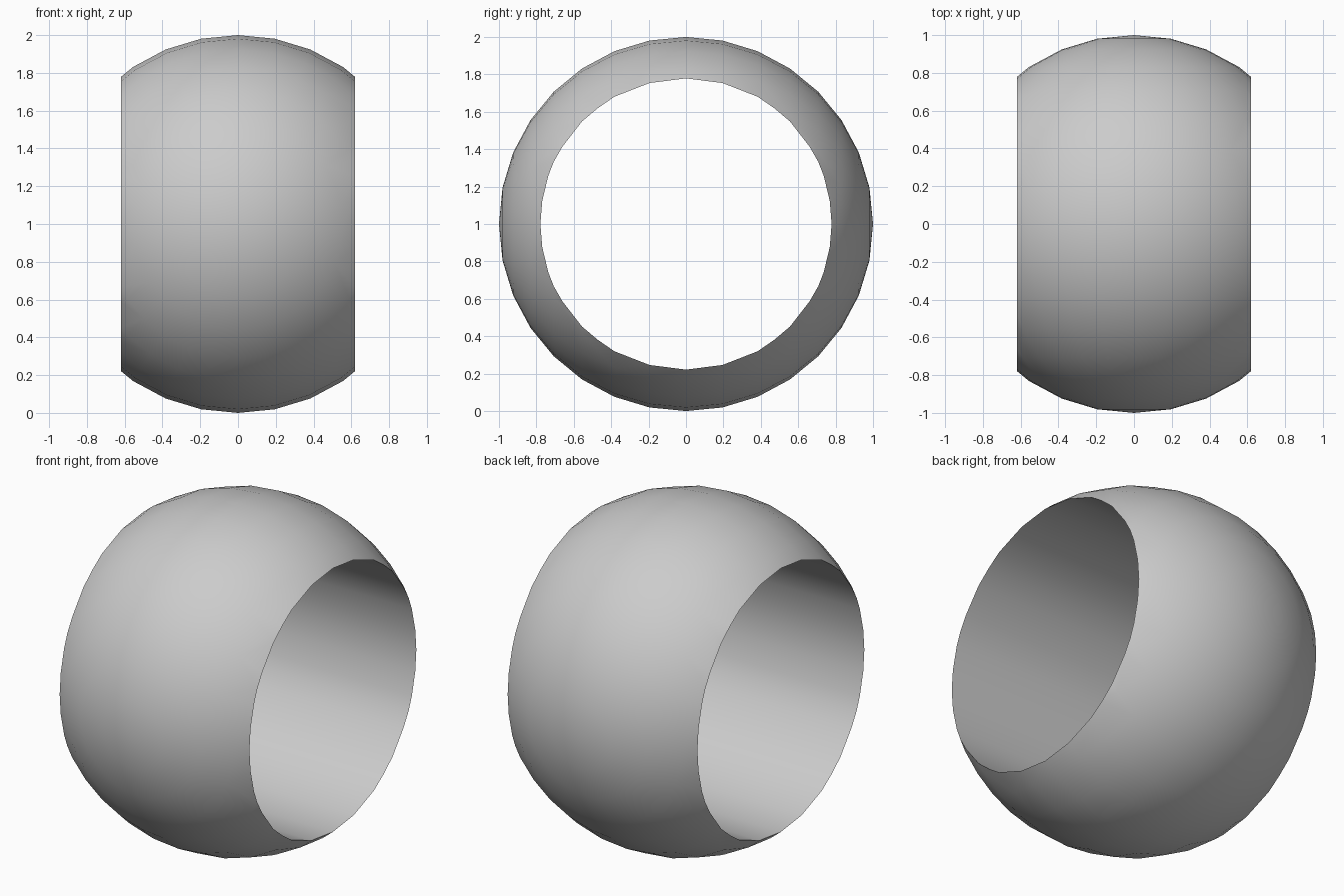
import bpy, bmesh, math
from mathutils import Matrix

if "Cube" in bpy.data.objects:
    bpy.data.objects.remove(bpy.data.objects["Cube"])

HALF_WIDTH = 0.62

# Sphere with its poles along y, resting on the ground
bm = bmesh.new()
bmesh.ops.create_uvsphere(
    bm, u_segments=32, v_segments=16, radius=1.0,
    matrix=Matrix.Translation((0, 0, 1)) @ Matrix.Rotation(math.radians(90), 4, 'X'))

# Slice off both sides
for side in (-1, 1):
    bmesh.ops.bisect_plane(
        bm, geom=bm.verts[:] + bm.edges[:] + bm.faces[:], dist=1e-5,
        plane_co=(side * HALF_WIDTH, 0, 0), plane_no=(side, 0, 0), clear_outer=True)

# Straight bore joining the two openings
bmesh.ops.bridge_loops(bm, edges=[e for e in bm.edges if e.is_boundary])
bmesh.ops.recalc_face_normals(bm, faces=bm.faces[:])

mesh = bpy.data.meshes.new("bored_bead")
bm.to_mesh(mesh)
bm.free()
bead = bpy.data.objects.new("bored_bead", mesh)
bpy.context.collection.objects.link(bead)

# Smooth surface, sharp rims
bpy.context.view_layer.objects.active = bead
bead.select_set(True)
bpy.ops.object.shade_smooth_by_angle(angle=math.radians(40))
